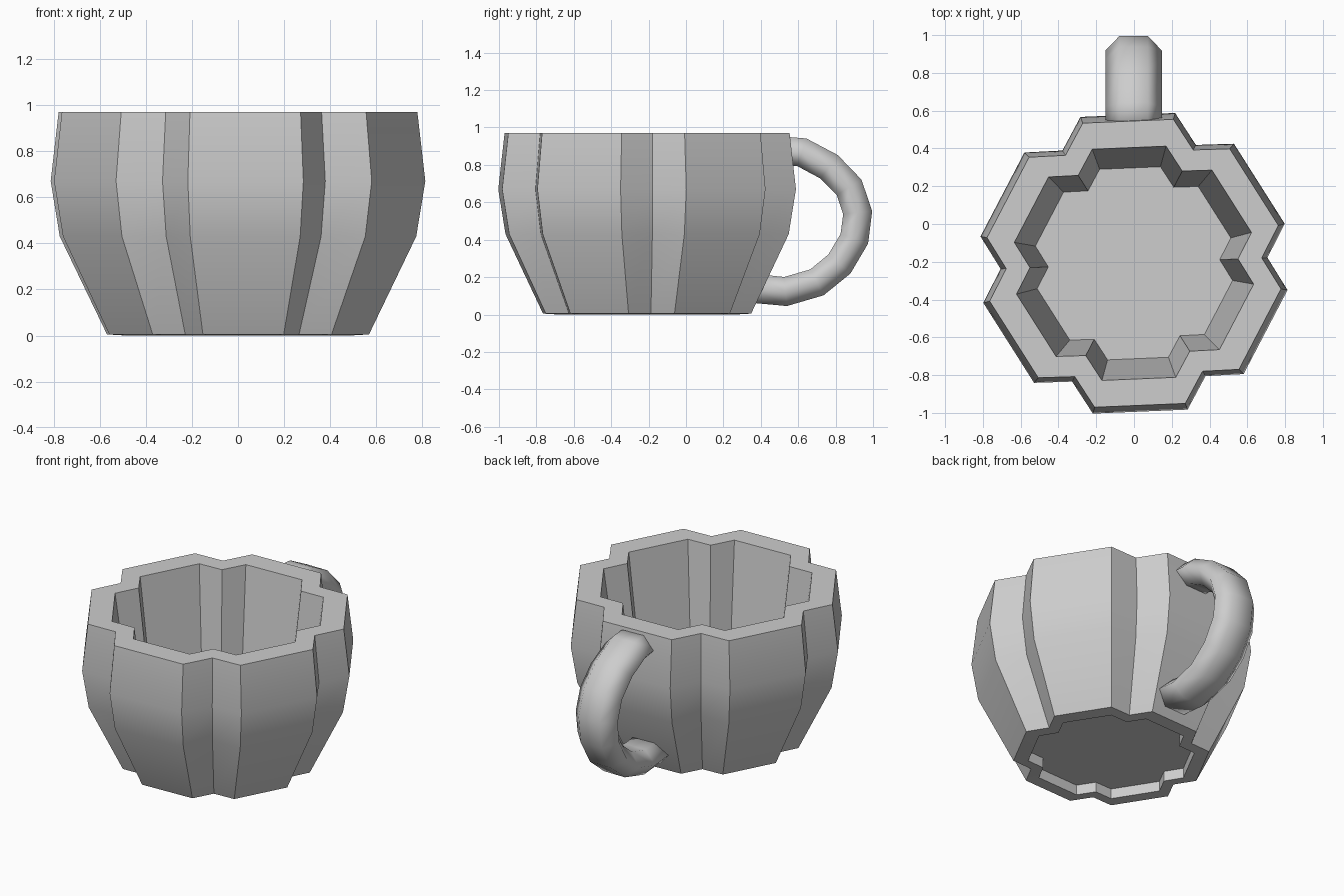
import bpy, bmesh, math
from mathutils import Vector

if "Cube" in bpy.data.objects:
    bpy.data.objects.remove(bpy.data.objects["Cube"], do_unlink=True)

clay = bpy.data.materials.new("grey_clay")
clay.use_nodes = True
clay.diffuse_color = (0.61, 0.61, 0.61, 1)
clay.node_tree.nodes["Principled BSDF"].inputs["Base Color"].default_value = (0.61, 0.61, 0.61, 1)

CENTRE_Y = -0.208
LOBES = 6
TURN = 92.4        # direction of the lobe that carries the handle
HALF_LOBE = 17.7   # half the angle covered by a lobe face
NOTCH = 0.857      # notch radius relative to lobe radius


def lobed_ring(radius, z):
    """Outline with flat lobes separated by V notches."""
    points = []
    for i in range(LOBES):
        mid = TURN + i * 360 / LOBES
        for offset, scale in ((-HALF_LOBE, 1), (HALF_LOBE, 1), (180 / LOBES, NOTCH)):
            a = math.radians(mid + offset)
            points.append(Vector((radius * scale * math.cos(a),
                                  CENTRE_Y + radius * scale * math.sin(a), z)))
    return points


def loft(name, rings, smooth_angle):
    """Skin a list of rings, closing both ends."""
    bm = bmesh.new()
    loops = [[bm.verts.new(p) for p in ring] for ring in rings]
    for low, high in zip(loops, loops[1:]):
        for i in range(len(low)):
            j = (i + 1) % len(low)
            bm.faces.new((low[i], low[j], high[j], high[i]))
    bm.faces.new(loops[0][::-1])
    bm.faces.new(loops[-1])
    bmesh.ops.recalc_face_normals(bm, faces=bm.faces)
    mesh = bpy.data.meshes.new(name)
    bm.to_mesh(mesh)
    bm.free()
    mesh.materials.append(clay)
    obj = bpy.data.objects.new(name, mesh)
    bpy.context.collection.objects.link(obj)
    bpy.ops.object.select_all(action='DESELECT')
    obj.select_set(True)
    bpy.context.view_layer.objects.active = obj
    bpy.ops.object.shade_smooth_by_angle(angle=math.radians(smooth_angle))


# Cup: from the recessed underside, up the outside, over the rim, down the straight inside
cup_profile = [(0.49, 0.065), (0.49, 0.0), (0.577, 0.005), (0.785, 0.43),
               (0.825, 0.67), (0.79, 0.97), (0.643, 0.97), (0.53, 0.13)]
loft("cup", [lobed_ring(r, z) for r, z in cup_profile], 30)

# Handle: hexagonal section swept along a curved path behind the cup
path = [Vector((-0.002, y, z)) for y, z in (
    (0.50, 0.875), (0.62, 0.867), (0.765, 0.79), (0.872, 0.68), (0.918, 0.545),
    (0.90, 0.405), (0.82, 0.27), (0.70, 0.172), (0.532, 0.123), (0.36, 0.14))]
rings = []
for i, point in enumerate(path):
    along = (path[min(i + 1, len(path) - 1)] - path[max(i - 1, 0)]).normalized()
    side = Vector((1, 0, 0))
    out = along.cross(side)
    rings.append([point + side * 0.15 * math.cos(k * math.pi / 3)
                  + out * 0.09 * math.sin(k * math.pi / 3) for k in range(6)])
loft("handle", rings, 100)
